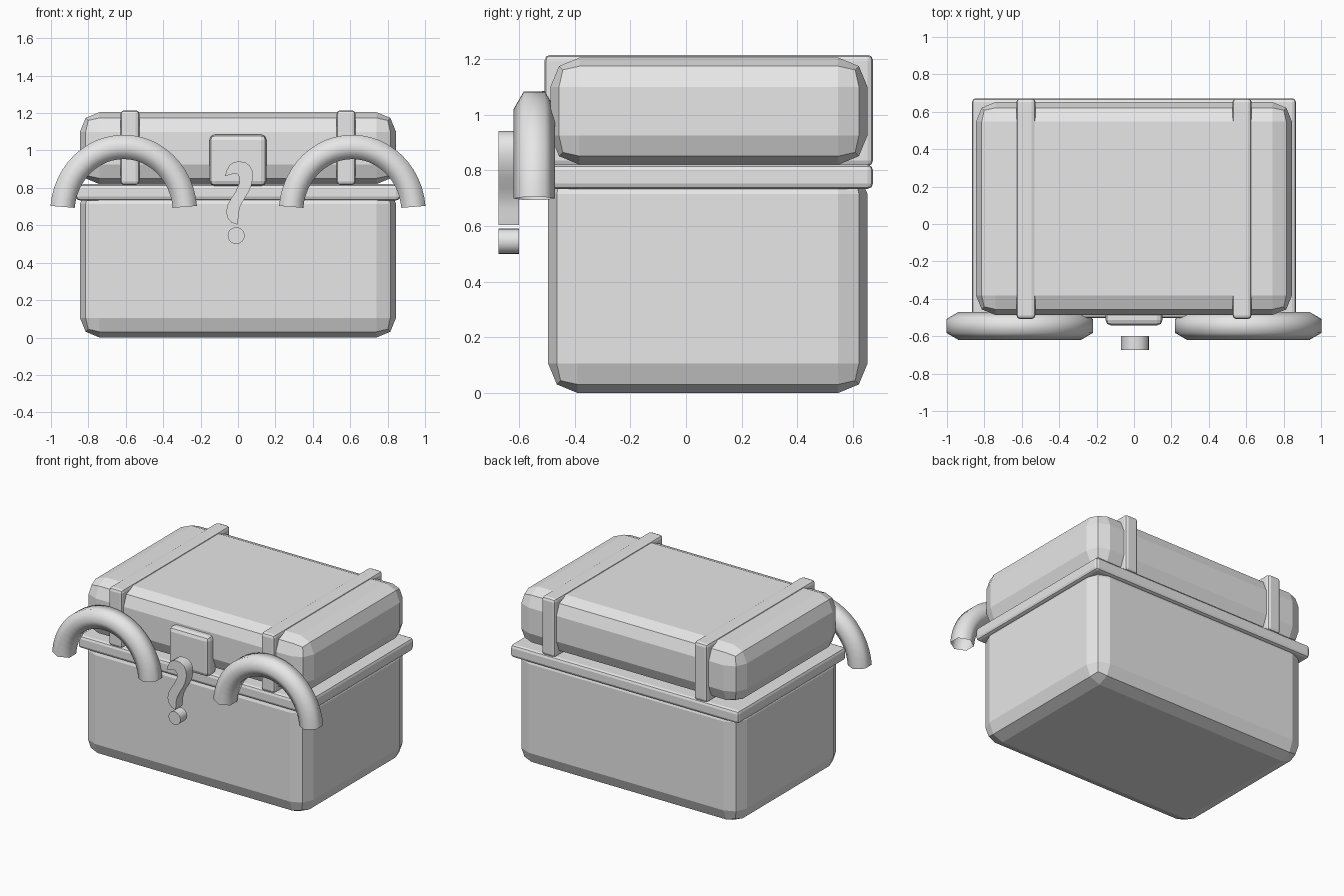
import bpy, bmesh, math
from mathutils import Vector, Matrix

if "Cube" in bpy.data.objects:
    bpy.data.objects.remove(bpy.data.objects["Cube"])

grey = bpy.data.materials.new("plain_grey")
grey.diffuse_color = (0.8, 0.8, 0.8, 1.0)
grey.use_nodes = True
grey.node_tree.nodes["Principled BSDF"].inputs["Base Color"].default_value = grey.diffuse_color


def finish(name, bm, smooth_angle=None):
    bmesh.ops.recalc_face_normals(bm, faces=bm.faces)
    mesh = bpy.data.meshes.new(name)
    bm.to_mesh(mesh)
    bm.free()
    mesh.materials.append(grey)
    obj = bpy.data.objects.new(name, mesh)
    bpy.context.collection.objects.link(obj)
    if smooth_angle is not None:
        bpy.ops.object.select_all(action='DESELECT')
        obj.select_set(True)
        bpy.context.view_layer.objects.active = obj
        bpy.ops.object.shade_smooth_by_angle(angle=math.radians(smooth_angle))
    return obj


def rounded_box(name, low, high, bevel):
    """Box between two corners with a two-segment bevel on every edge."""
    low, high = Vector(low), Vector(high)
    bm = bmesh.new()
    bmesh.ops.create_cube(bm, size=1)
    bmesh.ops.scale(bm, vec=high - low, verts=bm.verts)
    bmesh.ops.translate(bm, vec=(low + high) / 2, verts=bm.verts)
    bmesh.ops.bevel(bm, geom=bm.edges[:], offset=bevel, segments=2,
                    profile=0.5, affect='EDGES')
    return finish(name, bm)


def arch(name, cx):
    """Open six-sided tube swept along a little less than half an ellipse."""
    a, b, cy, cz, r, steps = 0.328, 0.351, -0.545, 0.668, 0.075, 24
    bm = bmesh.new()
    rings = []
    for i in range(steps + 1):
        t = math.radians(5 + 170 * i / steps)
        centre = Vector((cx + a * math.cos(t), cy, cz + b * math.sin(t)))
        outward = Vector((math.cos(t) / a, 0, math.sin(t) / b)).normalized()
        rings.append([bm.verts.new(centre + Vector((0, r * math.cos(k * math.pi / 3), 0))
                                   + outward * r * math.sin(k * math.pi / 3))
                      for k in range(6)])
    for p, q in zip(rings, rings[1:]):
        for k in range(6):
            n = (k + 1) % 6
            bm.faces.new((p[k], p[n], q[n], q[k]))
    return finish(name, bm, 70)


def plate(name, outline, y_front, y_back):
    """Extrude an x-z outline along y."""
    bm = bmesh.new()
    face = bm.faces.new([bm.verts.new((x, y_front, z)) for x, z in outline])
    ext = bmesh.ops.extrude_face_region(bm, geom=[face])
    verts = [v for v in ext['geom'] if isinstance(v, bmesh.types.BMVert)]
    bmesh.ops.translate(bm, vec=(0, y_back - y_front, 0), verts=verts)
    return finish(name, bm, 40)


# Chest body, rim and lid
rounded_box("chest_body", (-0.845, -0.495, 0), (0.845, 0.652, 0.82), 0.105)
rounded_box("rim", (-0.866, -0.503, 0.733), (0.866, 0.672, 0.82), 0.02)
rounded_box("lid", (-0.845, -0.487, 0.82), (0.845, 0.652, 1.205), 0.105)

# Straps over the lid and raised arches on the front
for side, s in (("left", -1), ("right", 1)):
    cx = s * 0.578
    rounded_box("strap_" + side, (cx - 0.051, -0.508, 0.815),
                (cx + 0.051, 0.672, 1.215), 0.02)
    arch("arch_" + side, s * 0.611)

# Clasp plate
rounded_box("clasp", (-0.152, -0.542, 0.81), (0.152, -0.44, 1.085), 0.028)

# Curved hook ornament with a round stud below it
hook = [(-0.070, 0.863), (-0.060, 0.895), (-0.045, 0.922), (-0.020, 0.938),
        (0.008, 0.942), (0.040, 0.936), (0.064, 0.918), (0.078, 0.890),
        (0.080, 0.855), (0.072, 0.815), (0.055, 0.775), (0.030, 0.735),
        (0.012, 0.700), (0.003, 0.665), (0.001, 0.630), (-0.004, 0.604),
        (-0.035, 0.615), (-0.056, 0.640), (-0.063, 0.672), (-0.056, 0.710),
        (-0.036, 0.745), (-0.010, 0.785), (0.007, 0.825), (0.009, 0.855),
        (-0.003, 0.873), (-0.030, 0.874)]
plate("hook_ornament", hook, -0.674, -0.600)
stud = [(-0.010 + 0.045 * math.cos(math.tau * i / 24),
         0.545 + 0.045 * math.sin(math.tau * i / 24)) for i in range(24)]
plate("round_stud", stud, -0.674, -0.600)
